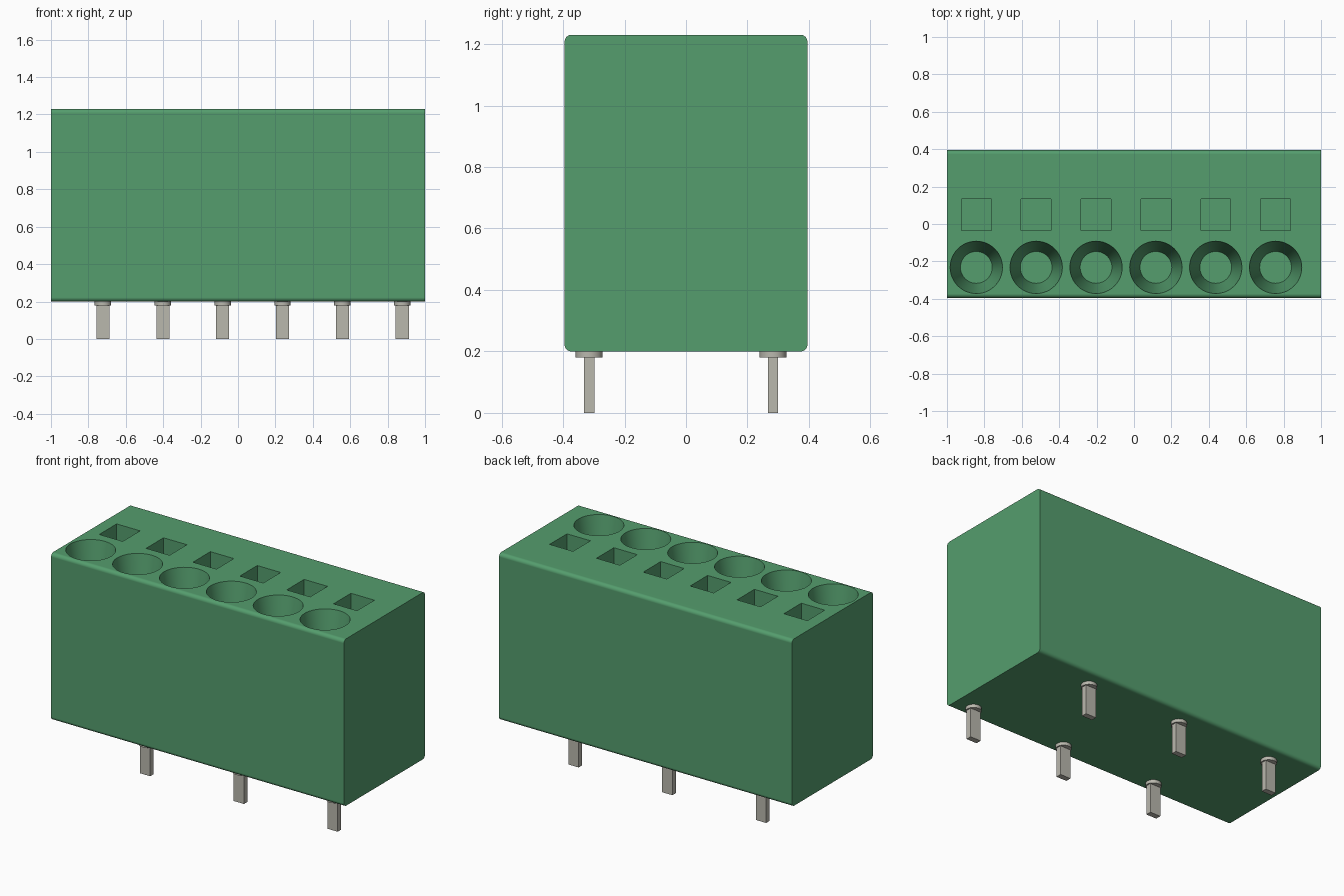
import bpy, bmesh, math
from mathutils import Matrix, Vector

cube = bpy.data.objects.get("Cube")
if cube:
    bpy.data.objects.remove(cube, do_unlink=True)

BOTTOM, TOP, HALF_Y = 0.2, 1.23, 0.395
PITCH, COUNT = 0.32, 6


def material(name, rgb):
    mat = bpy.data.materials.new(name)
    mat.use_nodes = True
    mat.diffuse_color = (*rgb, 1)
    mat.node_tree.nodes["Principled BSDF"].inputs["Base Color"].default_value = (*rgb, 1)
    return mat


def finish(name, bm, mat):
    bmesh.ops.recalc_face_normals(bm, faces=bm.faces)
    mesh = bpy.data.meshes.new(name)
    bm.to_mesh(mesh)
    bm.free()
    mesh.materials.append(mat)
    obj = bpy.data.objects.new(name, mesh)
    bpy.context.collection.objects.link(obj)
    return obj


def select(obj):
    bpy.ops.object.select_all(action='DESELECT')
    obj.select_set(True)
    bpy.context.view_layer.objects.active = obj


def add_box(bm, center, size):
    bmesh.ops.create_cube(bm, size=1, matrix=Matrix.Translation(center) @ Matrix.Diagonal((*size, 1)))


def add_cone(bm, center, r_low, r_high, depth, sides):
    bmesh.ops.create_cone(bm, cap_ends=True, segments=sides, radius1=r_low, radius2=r_high,
                          depth=depth, matrix=Matrix.Translation(center))


green = material("green plastic", (0.09, 0.34, 0.155))
metal = material("pale metal", (0.49, 0.48, 0.42))

# Housing: a block with its four lengthwise edges rounded
bm = bmesh.new()
add_box(bm, (0, 0, (BOTTOM + TOP) / 2), (2, 2 * HALF_Y, TOP - BOTTOM))
long_edges = [e for e in bm.edges if abs(e.verts[0].co.x - e.verts[1].co.x) > 1]
bmesh.ops.bevel(bm, geom=long_edges, offset=0.022, segments=6, profile=0.5, affect='EDGES')
housing = finish("housing", bm, green)

# Funnel wire entries and square release slots, cut into the top
bm = bmesh.new()
depth, over, r_top, r_floor = 0.35, 0.04, 0.14, 0.085
r_over = r_top + (r_top - r_floor) * over / depth
for i in range(COUNT):
    x = -0.843 + i * PITCH
    add_cone(bm, (x, -0.232, TOP + (over - depth) / 2), r_floor, r_over, depth + over, 48)
    add_box(bm, (x, 0.05, TOP - 0.2), (0.16, 0.17, 0.5))
cutter = finish("hole_cutter", bm, green)
cutter.hide_render = True

select(housing)
cut = housing.modifiers.new("holes", 'BOOLEAN')
cut.operation = 'DIFFERENCE'
cut.solver = 'EXACT'
cut.object = cutter
bpy.ops.object.modifier_apply(modifier=cut.name)
bpy.data.objects.remove(cutter, do_unlink=True)
bpy.ops.object.shade_smooth_by_angle(angle=math.radians(30))
flat = housing.modifiers.new("flat_faces", 'WEIGHTED_NORMAL')
flat.keep_sharp = True

# Solder pins with round collars, alternating between the back and front rows
for i in range(COUNT):
    x = -0.722 + i * PITCH
    y = 0.283 if i % 2 == 0 else -0.315
    bm = bmesh.new()
    add_box(bm, (x, y, 0.1), (0.07, 0.034, 0.2))
    add_cone(bm, (x, y, BOTTOM - 0.01), 0.044, 0.044, 0.02, 32)
    pin = finish(f"solder_pin_{i + 1}", bm, metal)
    select(pin)
    bpy.ops.object.shade_smooth_by_angle(angle=math.radians(30))
